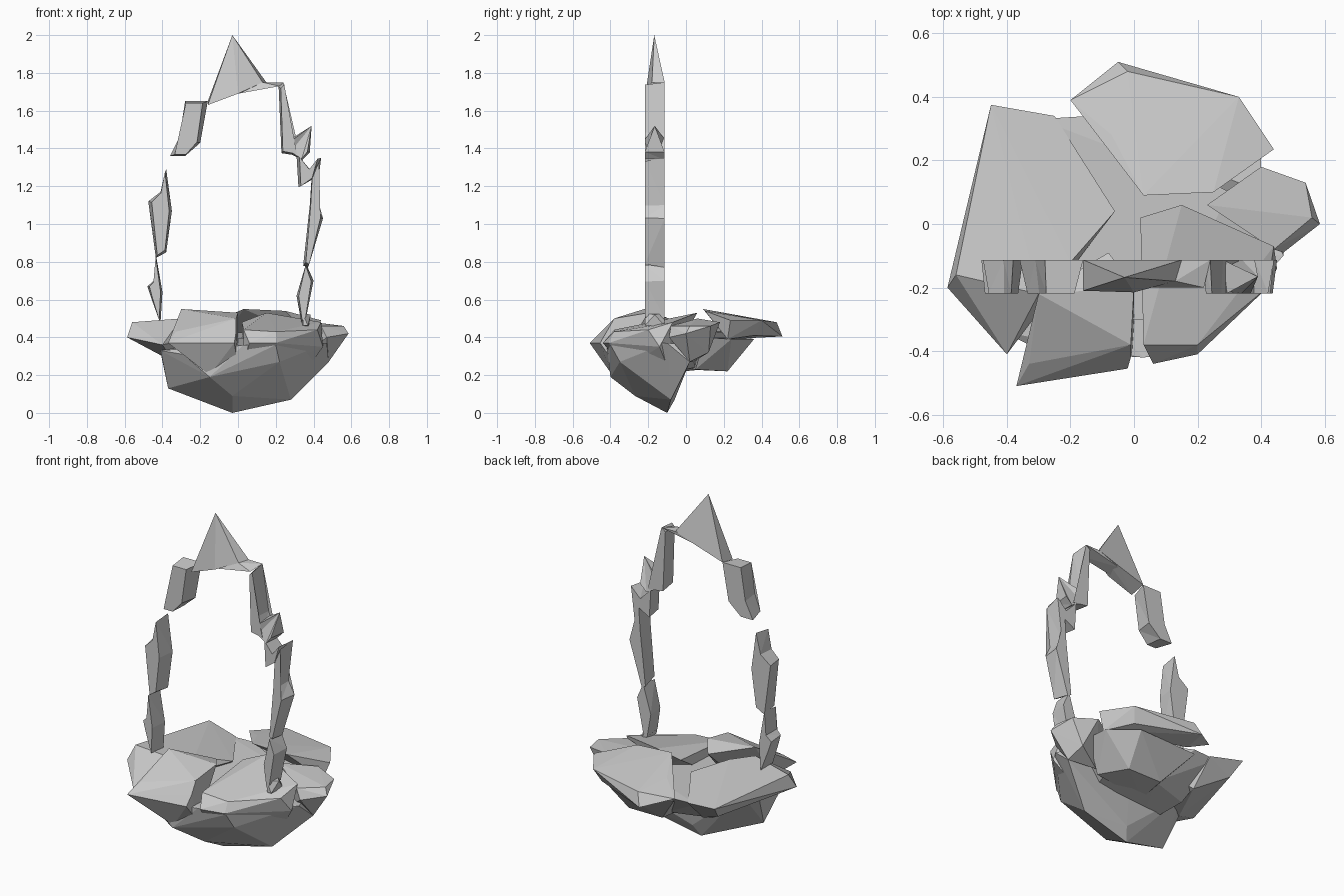
import bpy, bmesh


def rock(name, pts):
    """Faceted boulder: convex hull around a few corner points."""
    bm = bmesh.new()
    for p in pts:
        bm.verts.new(p)
    r = bmesh.ops.convex_hull(bm, input=bm.verts[:])
    junk = {g for g in r["geom_interior"] + r["geom_unused"]
            if isinstance(g, bmesh.types.BMVert)}
    bmesh.ops.delete(bm, geom=list(junk), context='VERTS')
    finish(name, bm)


def shard(name, outline, tips=(), inset=0.74, y0=-0.218, y1=-0.113):
    """Arch stone: front-view outline, narrower front face, corners listed in tips pinched."""
    n = len(outline)
    cx, cz = (sum(p[k] for p in outline) / n for k in (0, 1))
    bm = bmesh.new()
    back, front = [], []
    for i, (x, z) in enumerate(outline):
        if i in tips:
            v = bm.verts.new((x, (y0 + y1) / 2, z))
            back.append(v)
            front.append(v)
        else:
            back.append(bm.verts.new((x, y1, z)))
            front.append(bm.verts.new((cx + (x - cx) * inset, y0, cz + (z - cz) * .94)))
    bm.faces.new(back)
    bm.faces.new(front[::-1])
    for i in range(n):
        j = (i + 1) % n
        ring = list(dict.fromkeys((back[i], front[i], front[j], back[j])))
        if len(ring) > 2:
            bm.faces.new(ring)
    finish(name, bm)


def finish(name, bm):
    bmesh.ops.triangulate(bm, faces=bm.faces[:])
    bmesh.ops.recalc_face_normals(bm, faces=bm.faces[:])
    me = bpy.data.meshes.new(name)
    bm.to_mesh(me)
    bm.free()
    bpy.context.collection.objects.link(bpy.data.objects.new(name, me))


# Base: sunken floor and the heavy keel below the front half
rock("floor_rock", [(-.3, .33, .42), (-.14, .34, .42), (.3, .1, .43), (.43, .0, .4),
                    (.1, -.3, .4), (-.3, -.3, .38), (-.25, .1, .24), (0, .18, .24),
                    (.25, .05, .24), (.2, -.2, .2), (-.2, -.2, .2)])
rock("keel_rock", [(-.37, -.2, .13), (-.03, -.1, .0), (-.03, -.27, .09), (.28, -.08, .07),
                   (.48, .02, .27), (-.41, -.1, .32), (-.41, -.34, .33), (-.15, -.4, .19),
                   (.22, -.35, .27), (.2, -.4, .36), (.03, -.42, .36), (-.29, -.4, .31),
                   (.47, -.1, .37), (-.35, -.02, .36), (.42, .03, .36),
                   (0, -.06, .07), (.02, -.02, .23)])

# Rim boulders around the floor
rock("left_rim_rock", [(-.45, .375, .45), (-.25, .34, .42), (-.06, .04, .44),
                       (-.2, -.12, .49), (-.3, -.22, .5), (-.56, -.16, .48),
                       (-.587, -.2, .4), (-.4, -.41, .36), (-.38, -.33, .33),
                       (-.42, .3, .37), (-.25, .2, .28), (-.4, -.1, .3)])
rock("back_rim_rock", [(-.2, .39, .45), (-.05, .51, .405), (-.02, .48, .48),
                       (.33, .4, .49), (.44, .235, .49), (.25, .1, .54), (.03, .09, .55),
                       (-.07, .28, .5), (.3, .36, .41), (.4, .22, .39), (-.07, .36, .4)])
rock("back_under_rock", [(-.15, .33, .4), (.25, .36, .39), (.4, .24, .39), (.4, .1, .4),
                         (.22, .22, .22), (0, .22, .22), (-.05, .0, .23), (.3, .05, .23)])
rock("right_rim_rock", [(.23, .06, .5), (.4, .18, .48), (.54, .13, .46), (.56, .02, .46),
                        (.585, .0, .42), (.47, -.09, .4), (.44, -.08, .46),
                        (.48, .02, .27), (.46, .12, .32), (.3, .04, .27)])
rock("front_right_rim_rock", [(.02, .02, .48), (.15, .06, .53), (.44, -.07, .48),
                              (.42, -.2, .44), (.2, -.38, .43), (.03, -.38, .44),
                              (.2, -.41, .37), (.06, -.44, .37), (.45, -.14, .35),
                              (.2, -.3, .25), (.03, -.34, .25), (.38, -.1, .25)])
rock("front_left_rim_rock", [(-.37, -.51, .37), (-.2, -.455, .365), (-.02, -.455, .37),
                             (-.33, -.44, .43), (-.01, -.42, .43), (-.01, -.38, .5),
                             (-.3, -.22, .55), (0, -.2, .53), (-.08, -.09, .5),
                             (-.29, -.4, .31), (-.15, -.39, .2), (0, -.37, .25)])

# Broken arch: pointed keystone and the short lintel beside it
rock("arch_keystone", [(-.03, -.168, 2.0), (-.16, -.21, 1.63), (-.16, -.113, 1.65),
                       (.0, -.215, 1.69), (.0, -.113, 1.70), (.13, -.18, 1.75),
                       (.15, -.113, 1.75)])
rock("arch_lintel", [(.0, -.2, 1.69), (.0, -.12, 1.7), (.13, -.18, 1.75), (.14, -.113, 1.75),
                     (.22, -.2, 1.73), (.24, -.113, 1.75)])

# Broken arch: left-hand stones
shard("arch_left_upper", [(-.28, 1.65), (-.16, 1.65), (-.2, 1.43), (-.28, 1.36),
                          (-.36, 1.36), (-.31, 1.46)])
shard("arch_left_middle", [(-.475, 1.12), (-.41, 1.17), (-.38, 1.29), (-.35, 1.07),
                           (-.38, .85), (-.435, .82)])
shard("arch_left_lower", [(-.435, .84), (-.4, .64), (-.41, .48), (-.46, .61), (-.48, .67),
                          (-.445, .7)])

# Broken arch: right-hand stones
shard("arch_right_top", [(.215, 1.73), (.24, 1.75), (.28, 1.48), (.33, 1.36), (.23, 1.375)])
shard("arch_right_upper", [(.28, 1.45), (.39, 1.52), (.38, 1.38), (.34, 1.34), (.26, 1.38)], (1,))
shard("arch_right_step", [(.31, 1.36), (.38, 1.29), (.44, 1.35), (.4, 1.24), (.32, 1.195)])
shard("arch_right_middle", [(.44, 1.35), (.41, 1.1), (.45, 1.03), (.37, .77), (.345, .78),
                            (.38, 1.1), (.39, 1.25)])
shard("arch_right_lower", [(.36, .79), (.4, .7), (.36, .5), (.335, .48), (.31, .62)])
shard("arch_right_foot", [(.335, .53), (.385, .52), (.375, .46), (.34, .46)], (1,))
